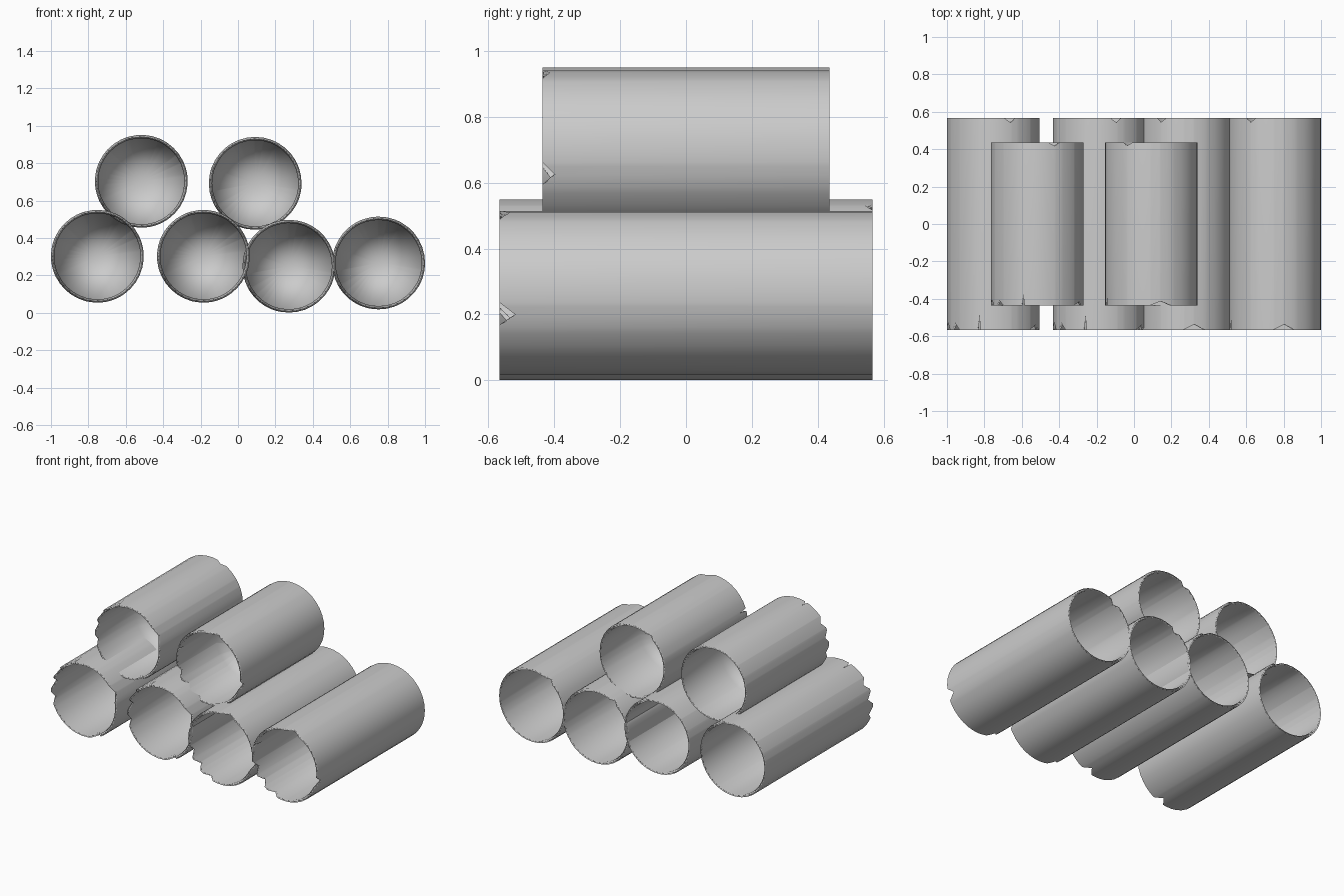
import bpy, bmesh, math

if "Cube" in bpy.data.objects:
    bpy.data.objects.remove(bpy.data.objects["Cube"])

R_OUT, R_IN, HALF, CAP = 0.248, 0.230, 0.566, 0.52

# (angle, half width, depth) of the broken bites in each rim; the first is a thin crack
FRONT_BITES = [(162, 2, 0.09), (78, 14, 0.03), (-16, 9, 0.05),
               (200, 9, 0.04), (222, 9, 0.045), (246, 9, 0.035)]
BACK_BITES = [(122, 8, 0.025)]


def bite(angle, bites):
    """Depth of the broken edge at this angle."""
    depth = 0.0
    for a, w, d in bites:
        diff = abs((angle - a + 180) % 360 - 180)
        depth = max(depth, d * max(0.0, 1 - diff / w))
    return depth


def rim_angles():
    """Even steps around the rim plus the corners of every bite."""
    angles = {float(k) for k in range(0, 360, 10)}
    for a, w, _ in FRONT_BITES + BACK_BITES:
        angles |= {float((a + o) % 360) for o in (-w, 0, w)}
    return sorted(angles)


def make_pipe_mesh():
    bm = bmesh.new()
    rows = []
    for a in rim_angles():
        t = math.radians(a)
        front = -HALF + bite(a, FRONT_BITES)
        back = HALF - bite(a, BACK_BITES)
        # section: front plug, front rim, back rim, back plug
        section = [(R_IN, -HALF + CAP), (R_IN, front), (R_OUT, front),
                   (R_OUT, back), (R_IN, back), (R_IN, HALF - CAP)]
        rows.append([bm.verts.new((r * math.cos(t), y, r * math.sin(t))) for r, y in section])
    centres = [bm.verts.new((0, -HALF + CAP, 0)), bm.verts.new((0, HALF - CAP, 0))]
    for p, q in zip(rows, rows[1:] + rows[:1]):
        for k in range(5):
            bm.faces.new((p[k], p[k + 1], q[k + 1], q[k]))
        bm.faces.new((centres[0], p[0], q[0]))
        bm.faces.new((centres[1], q[5], p[5]))
    bmesh.ops.recalc_face_normals(bm, faces=bm.faces[:])
    for f in bm.faces:
        f.smooth = True
    mesh = bpy.data.meshes.new("pipe")
    bm.to_mesh(mesh)
    bm.free()
    return mesh


# name, x, z, clockwise roll in degrees, length factor
PIPES = [("bottom_pipe_1", -0.752, 0.302, 54, 1.0),
         ("bottom_pipe_2", -0.185, 0.302, 54, 1.0),
         ("bottom_pipe_3", 0.272, 0.249, 0, 1.0),
         ("bottom_pipe_4", 0.752, 0.266, 0, 1.0),
         ("top_pipe_1", -0.517, 0.703, 54, 0.77),
         ("top_pipe_2", 0.092, 0.692, 0, 0.77)]

for name, x, z, roll, length in PIPES:
    pipe = bpy.data.objects.new(name, make_pipe_mesh())
    bpy.context.collection.objects.link(pipe)
    pipe.location = (x, 0, z)
    pipe.rotation_euler = (0, math.radians(roll), 0)
    pipe.scale = (1, length, 1)
    # large walls lead the shading, so thin rims do not darken them
    soft = pipe.modifiers.new("soft_shading", 'WEIGHTED_NORMAL')
    soft.mode = 'FACE_AREA'
    soft.weight = 50
